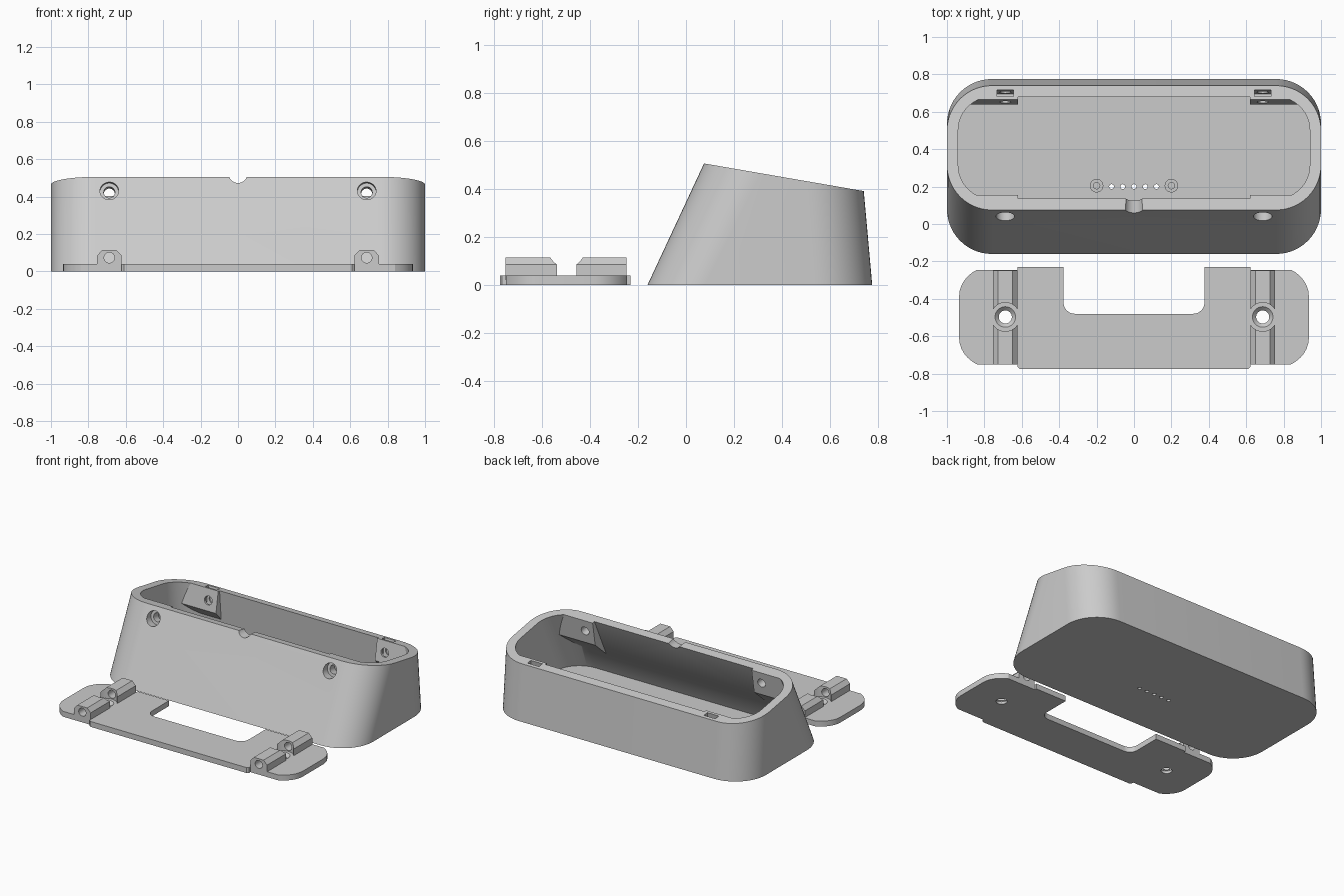
import bpy, bmesh, math
from mathutils import Vector, Matrix

if "Cube" in bpy.data.objects:
    bpy.data.objects.remove(bpy.data.objects["Cube"])

grey = bpy.data.materials.new("plain grey")
grey.diffuse_color = (0.6, 0.6, 0.6, 1)
grey.use_nodes = True
grey.node_tree.nodes["Principled BSDF"].inputs["Base Color"].default_value = grey.diffuse_color
TILT = math.atan(0.173)          # slope of the rim
FLOOR = 0.05
SCREW_X = 0.688


def rim_z(y):
    return 0.505 - 0.173 * (y - 0.075)


def finish(name, bm):
    bmesh.ops.recalc_face_normals(bm, faces=bm.faces)
    me = bpy.data.meshes.new(name)
    bm.to_mesh(me)
    bm.free()
    me.materials.append(grey)
    ob = bpy.data.objects.new(name, me)
    bpy.context.collection.objects.link(ob)
    return ob


def skin(name, low, high):
    """Closed solid between two matching rings."""
    bm = bmesh.new()
    a = [bm.verts.new(p) for p in low]
    b = [bm.verts.new(p) for p in high]
    n = len(a)
    for i in range(n):
        j = (i + 1) % n
        bm.faces.new((a[i], a[j], b[j], b[i]))
    bm.faces.new(a[::-1])
    bm.faces.new(b)
    return finish(name, bm)


def prism_x(name, yz, x0, x1):
    return skin(name, [(x0, y, z) for y, z in yz], [(x1, y, z) for y, z in yz])


def box(name, centre, size, tilt=0):
    bm = bmesh.new()
    bmesh.ops.create_cube(bm, size=1, matrix=Matrix.Translation(centre)
                          @ Matrix.Rotation(tilt, 4, 'X') @ Matrix.Diagonal((*size, 1)))
    return finish(name, bm)


def rod(name, p, q, r, r2=None, n=32):
    p, q = Vector(p), Vector(q)
    d = q - p
    bm = bmesh.new()
    bmesh.ops.create_cone(bm, cap_ends=True, segments=n, radius1=r, radius2=r2 or r,
                          depth=d.length, matrix=Matrix.Translation((p + q) / 2)
                          @ d.to_track_quat('Z', 'Y').to_matrix().to_4x4())
    return finish(name, bm)


def combine(ob, tool, op='DIFFERENCE'):
    m = ob.modifiers.new("shape", 'BOOLEAN')
    m.operation, m.object, m.solver = op, tool, 'EXACT'
    bpy.context.view_layer.objects.active = ob
    bpy.ops.object.modifier_apply(modifier=m.name)
    bpy.data.objects.remove(tool)


def smooth(ob):
    bpy.ops.object.select_all(action='DESELECT')
    ob.select_set(True)
    bpy.context.view_layer.objects.active = ob
    bpy.ops.object.shade_smooth_by_angle(angle=math.radians(25))


def rounded(x, y0, y1, r, n=14):
    pts = []
    for cx, cy, a0 in ((x - r, y1 - r, 0), (r - x, y1 - r, 90),
                       (r - x, y0 + r, 180), (x - r, y0 + r, 270)):
        for i in range(n + 1):
            a = math.radians(a0 + 90 * i / n)
            pts.append((cx + r * math.cos(a), cy + r * math.sin(a)))
    return pts


def wall_rings(inset):
    low = rounded(1 - inset, -0.16 + inset, 0.775 - inset, 0.24 - inset)
    high = rounded(1 - inset, 0.075 + inset, 0.74 - inset, 0.24 - inset)
    return ([Vector((x, y, 0)) for x, y in low],
            [Vector((x, y, rim_z(y))) for x, y in high])


# Case: leaning rounded body, hollowed out
case = skin("case", *wall_rings(0))
low, high = wall_rings(0.06)
cavity = skin("cavity", [a.lerp(b, FLOOR / b.z) for a, b in zip(low, high)],
              [a.lerp(b, 1.12) for a, b in zip(low, high)])

# Screw bosses are left standing at the four corners of the cavity
front_boss = [(-0.3, 0.8), (0.209, 0.8), (0.155, 0.491), (0.126, 0.324), (-0.05, 0.17), (-0.3, 0.17)]
back_boss = [(1.0, 0.8), (0.733, 0.8), (0.665, 0.403), (0.640, 0.255), (0.80, 0.08), (1.0, 0.08)]
for s in (-1, 1):
    for prof in (front_boss, back_boss):
        combine(cavity, prism_x("boss", prof, s * 0.62, s * 1.1))
combine(case, cavity)


def on_axis(x, y):
    return (x, y, 0.43 - 0.173 * (y - 0.04))


# Screw holes with wide heads in front, and nut slots in the back rim
for s in (-1, 1):
    x = s * SCREW_X
    combine(case, rod("screw_hole", on_axis(x, -0.1), on_axis(x, 0.715), 0.03))
    combine(case, rod("head_hole", on_axis(x, -0.1), on_axis(x, 0.085), 0.05))
    combine(case, box("nut_slot", (x, 0.70, rim_z(0.70)), (0.09, 0.036, 0.26), -TILT))

# Cable notch in the front rim
combine(case, rod("notch", (0, -0.1, 0.522), (0, 0.25, 0.522), 0.05))

# Row of small holes in the floor
for i in range(-2, 3):
    combine(case, rod("floor_hole", (i * 0.06, 0.2, -0.1), (i * 0.06, 0.2, 0.1), 0.013, n=16))
smooth(case)

# Pegs and thin pads on the floor
for s in (-1, 1):
    peg = rod("peg", (s * 0.2, 0.205, FLOOR - 0.01), (s * 0.2, 0.205, FLOOR + 0.05), 0.036)
    combine(peg, rod("bore", (s * 0.2, 0.205, FLOOR + 0.005), (s * 0.2, 0.205, 0.2), 0.017))
    smooth(peg)
    for x, y, w, d in ((0.785, 0.405, 0.15, 0.125), (0.535, 0.365, 0.13, 0.15),
                       (0.345, 0.595, 0.15, 0.13), (0.615, 0.625, 0.15, 0.11)):
        box("floor_pad", (s * x, y, FLOOR + 0.001), (w, d, 0.004))

# Cover plate: half outline, mirrored
half = [(0, -0.775), (0.61, -0.775), (0.622, -0.765), (0.622, -0.75), (0.84, -0.75)]
half += [(0.735 + 0.2 * math.cos(a), -0.61 + 0.165 * math.sin(a))
         for a in (math.radians(d) for d in range(-50, 1, 10))]
half += [(0.735 + 0.2 * math.cos(a), -0.385 + 0.165 * math.sin(a))
         for a in (math.radians(d) for d in range(0, 51, 10))]
half += [(0.84, -0.245), (0.622, -0.245), (0.622, -0.23), (0.377, -0.23)]
half += [(0.317 + 0.06 * math.cos(a), -0.42 + 0.06 * math.sin(a))
         for a in (math.radians(-d) for d in range(0, 91, 15))]
half += [(0, -0.48)]
outline = half + [(-x, y) for x, y in half[-2:0:-1]]
cover = skin("cover_plate", [(x, y, 0) for x, y in outline], [(x, y, 0.038) for x, y in outline])

# Screw blocks on the cover, with a through hole between each pair
block = [(-0.065, 0.02), (0.065, 0.02), (0.065, 0.085), (0.038, 0.113), (-0.038, 0.113), (-0.065, 0.085)]
for s in (-1, 1):
    x = s * SCREW_X
    bar = skin("block", [(x + a, -0.752, z) for a, z in block], [(x + a, -0.248, z) for a, z in block])
    combine(bar, rod("gap", (x, -0.497, 0), (x, -0.497, 0.2), 0.077))
    combine(cover, bar, 'UNION')
    combine(cover, rod("bore", (x, -0.9, 0.073), (x, -0.1, 0.073), 0.028))
    combine(cover, rod("hole", (x, -0.497, -0.1), (x, -0.497, 0.2), 0.035))
    combine(cover, rod("sink", (x, -0.497, 0.018), (x, -0.497, 0.048), 0.035, 0.065))
smooth(cover)
